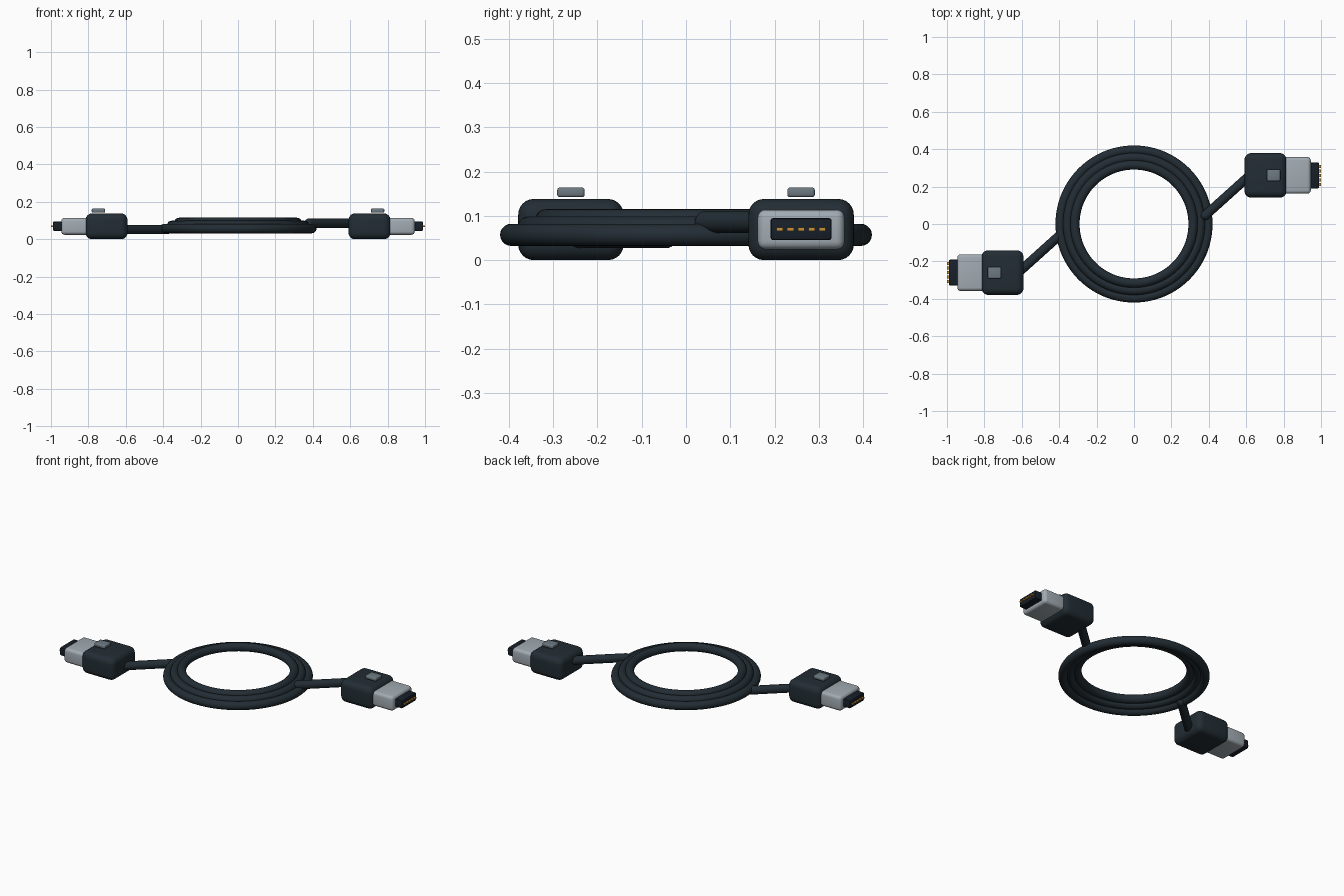
import bpy
from mathutils import Vector

if "Cube" in bpy.data.objects:
    bpy.data.objects.remove(bpy.data.objects["Cube"], do_unlink=True)


def material(name, rgb):
    m = bpy.data.materials.new(name)
    m.use_nodes = True
    m.diffuse_color = (*rgb, 1)
    m.node_tree.nodes["Principled BSDF"].inputs["Base Color"].default_value = (*rgb, 1)
    return m


RUBBER = material("dark slate rubber", (0.016, 0.026, 0.034))
METAL = material("light grey metal", (0.36, 0.41, 0.45))
BUTTON = material("mid grey plastic", (0.15, 0.19, 0.22))
CORE = material("near black plastic", (0.009, 0.014, 0.022))
GOLD = material("gold contact", (0.60, 0.29, 0.04))


def finish(name, mat):
    ob = bpy.context.object
    ob.name = name
    ob.data.materials.append(mat)
    bpy.ops.object.shade_smooth_by_angle(angle=0.7)
    return ob


def box(name, centre, size, mat, bevel=0.0, segments=4):
    bpy.ops.mesh.primitive_cube_add(size=1, location=centre)
    ob = bpy.context.object
    ob.scale = size
    bpy.ops.object.transform_apply(location=False, rotation=False, scale=True)
    if bevel:
        mod = ob.modifiers.new("rounded edges", "BEVEL")
        mod.width = bevel
        mod.segments = segments
        bpy.ops.object.modifier_apply(modifier=mod.name)
    return finish(name, mat)


def cable(name, start, end, radius, mat):
    a, b = Vector(start), Vector(end)
    bpy.ops.mesh.primitive_cylinder_add(vertices=24, radius=radius,
                                        depth=(b - a).length, location=(a + b) / 2)
    bpy.context.object.rotation_euler = (b - a).to_track_quat("Z", "Y").to_euler()
    finish(name, mat)
    # Rounded start where the lead leaves the coil
    bpy.ops.mesh.primitive_uv_sphere_add(segments=24, ring_count=12, radius=radius, location=a)
    finish(name + "_tip", mat)


# Coiled cable: three stacked loops, rising towards the centre
TUBE = 0.025
for name, radius, z in (("outer", 0.395, 0.057), ("middle", 0.355, 0.074), ("inner", 0.316, 0.09)):
    bpy.ops.mesh.primitive_torus_add(major_radius=radius, minor_radius=TUBE,
                                     major_segments=96, minor_segments=20, location=(0, 0, z))
    finish(name + "_cable_loop", RUBBER)

# Two plugs, one turned half round from the other
for side, s, lead_z in (("left", 1, 0.086), ("right", -1, 0.052)):
    y = 0.26 * s
    cable(side + "_lead", (0.38 * s, 0.045 * s, lead_z), (0.63 * s, 0.27 * s, lead_z), TUBE, RUBBER)
    box(side + "_plug_housing", (0.703 * s, y, 0.069), (0.224, 0.238, 0.138), RUBBER, 0.035, 6)
    box(side + "_plug_shell", (0.87 * s, y, 0.069), (0.15, 0.196, 0.09), METAL, 0.018)
    box(side + "_plug_tongue", (0.955 * s, y, 0.07), (0.07, 0.138, 0.05), CORE, 0.006, 2)
    box(side + "_latch_button", (0.746 * s, y, 0.153), (0.072, 0.062, 0.022), BUTTON, 0.006, 3)
    # Row of contacts on the tongue tip
    for i in range(5):
        box(f"{side}_contact_{i + 1}", (0.99 * s, y + (i - 2) * 0.024, 0.07),
            (0.02, 0.015, 0.008), GOLD)
